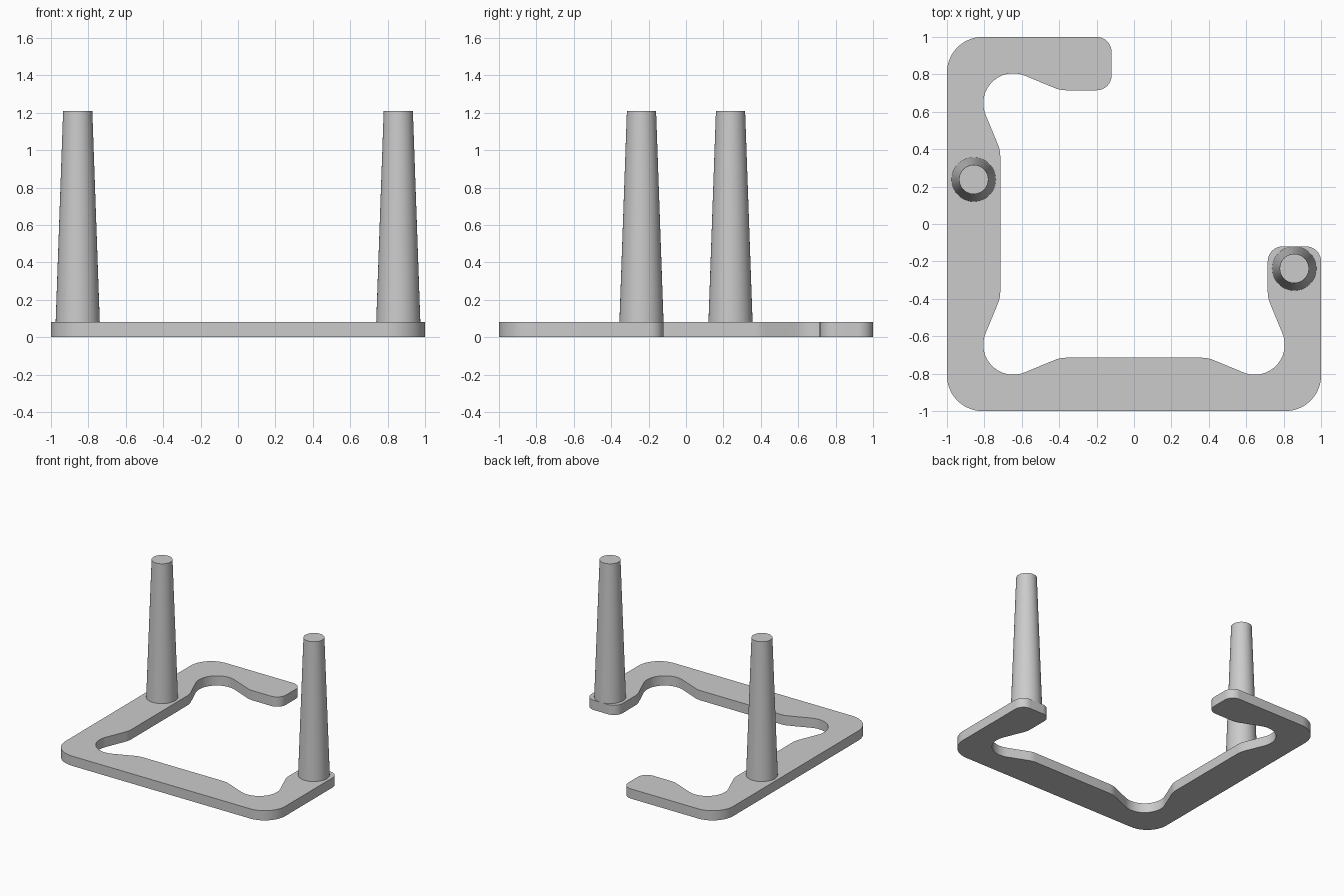
import bpy, bmesh, math
from mathutils import Vector, Matrix

cube = bpy.data.objects.get("Cube")
if cube:
    bpy.data.objects.remove(cube)

# Single light grey material
grey = bpy.data.materials.new("light_grey")
grey.use_nodes = True
colour = (0.6, 0.6, 0.6, 1)
grey.diffuse_color = colour
grey.node_tree.nodes["Principled BSDF"].inputs["Base Color"].default_value = colour

THICK = 0.08
PEG_TOP = 1.21


def add_object(name, bm):
    bmesh.ops.recalc_face_normals(bm, faces=bm.faces)
    mesh = bpy.data.meshes.new(name)
    bm.to_mesh(mesh)
    bm.free()
    obj = bpy.data.objects.new(name, mesh)
    bpy.context.collection.objects.link(obj)
    mesh.materials.append(grey)
    bpy.ops.object.select_all(action='DESELECT')
    obj.select_set(True)
    bpy.context.view_layer.objects.active = obj
    bpy.ops.object.shade_smooth_by_angle(angle=math.radians(30))
    return obj


def rounded(corners):
    """Replace each (x, y, radius) corner with a tangent arc."""
    out = []
    for i, (x, y, r) in enumerate(corners):
        p = Vector((x, y))
        a = (Vector(corners[i - 1][:2]) - p).normalized()
        b = (Vector(corners[(i + 1) % len(corners)][:2]) - p).normalized()
        half = math.acos(a.dot(b)) / 2
        turn = math.pi - 2 * half
        centre = p + (a + b).normalized() * (r / math.sin(half))
        spoke = p + a * (r / math.tan(half)) - centre
        sign = 1 if b.cross(a) > 0 else -1
        steps = max(3, round(math.degrees(turn) / 6))
        for k in range(steps + 1):
            out.append(centre + Matrix.Rotation(sign * turn * k / steps, 2) @ spoke)
    return out


# Open square frame: outer edge, tips, and inner edge with corner pockets
INNER, BEND, APEX, TIP = 0.715, 0.395, 0.941, 0.12
OUTER_R, POCKET_R, TIP_R = 0.19, 0.16, 0.08
outline = rounded([
    (-TIP, 1, TIP_R), (-1, 1, OUTER_R), (-1, -1, OUTER_R), (1, -1, OUTER_R),
    (1, -TIP, TIP_R), (INNER, -TIP, TIP_R),
    (INNER, -BEND, POCKET_R), (APEX, -APEX, POCKET_R), (BEND, -INNER, POCKET_R),
    (-BEND, -INNER, POCKET_R), (-APEX, -APEX, POCKET_R), (-INNER, -BEND, POCKET_R),
    (-INNER, BEND, POCKET_R), (-APEX, APEX, POCKET_R), (-BEND, INNER, POCKET_R),
    (-TIP, INNER, TIP_R),
])
bm = bmesh.new()
base = bm.faces.new([bm.verts.new((p.x, p.y, 0)) for p in outline])
ext = bmesh.ops.extrude_face_region(bm, geom=[base], use_keep_orig=True)
top = [v for v in ext["geom"] if isinstance(v, bmesh.types.BMVert)]
bmesh.ops.translate(bm, verts=top, vec=(0, 0, THICK))
add_object("open_frame", bm)

# Two tapered pegs standing on the frame
for name, side in (("right_peg", -1), ("left_peg", 1)):
    bm = bmesh.new()
    bmesh.ops.create_cone(bm, cap_ends=True, segments=64, radius1=0.118,
                          radius2=0.078, depth=PEG_TOP - THICK)
    peg = add_object(name, bm)
    peg.location = (side * 0.857, side * -0.238, (PEG_TOP + THICK) / 2)
